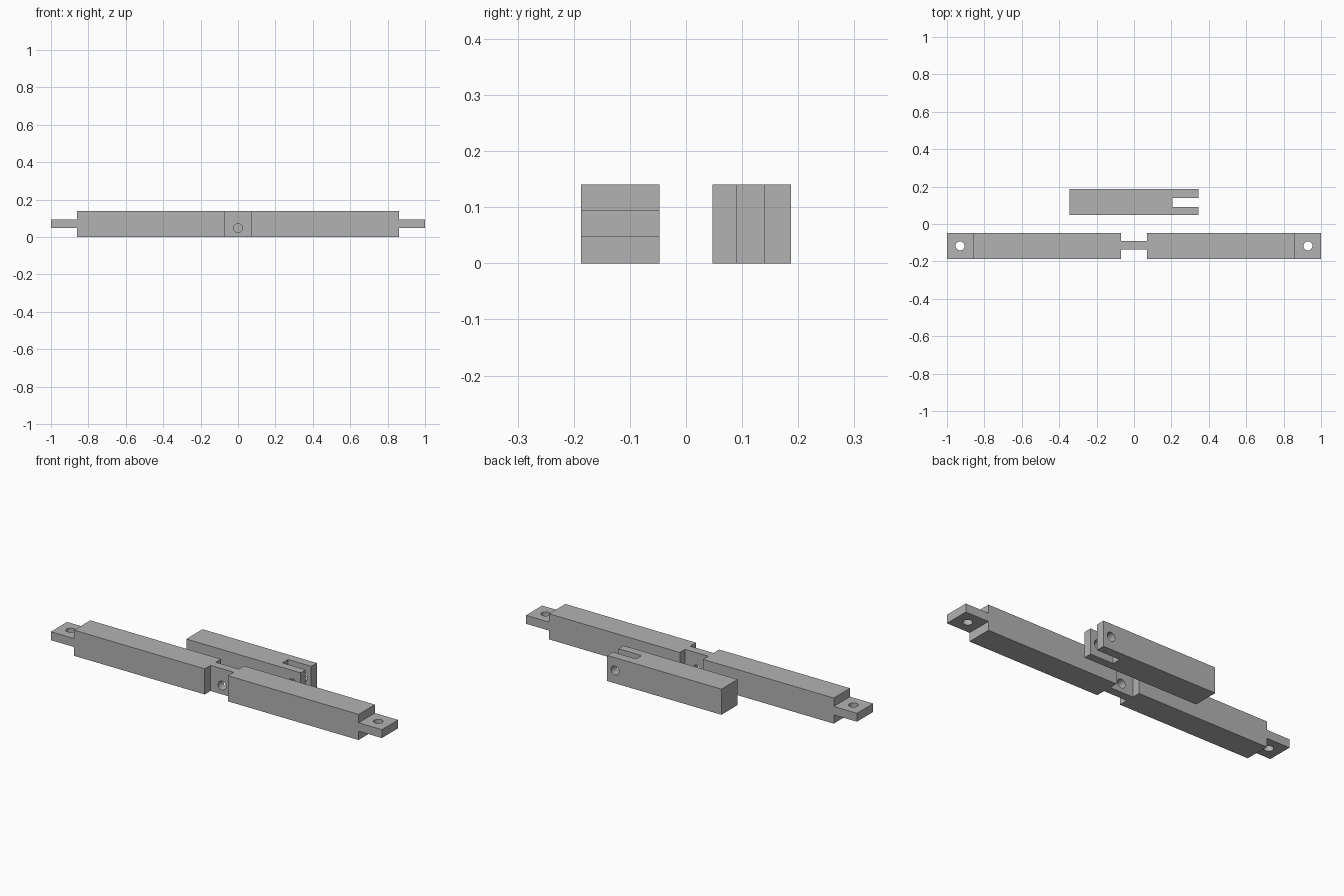
import bpy
import bmesh
from math import radians
from mathutils import Matrix, Vector

default = bpy.data.objects.get("Cube")
if default:
    bpy.data.objects.remove(default, do_unlink=True)

grey = bpy.data.materials.new("plain grey")
grey.use_nodes = True
colour = (0.45, 0.45, 0.45, 1)
grey.diffuse_color = colour
grey.node_tree.nodes["Principled BSDF"].inputs["Base Color"].default_value = colour

SIZE = 0.14       # bar thickness
HOLE = 0.024      # peg hole radius
OVER = 0.05       # how far cutters stick out


def add_object(name, bm):
    mesh = bpy.data.meshes.new(name)
    bm.to_mesh(mesh)
    bm.free()
    mesh.materials.append(grey)
    obj = bpy.data.objects.new(name, mesh)
    bpy.context.collection.objects.link(obj)
    return obj


def box(name, low, high):
    low, high = Vector(low), Vector(high)
    bm = bmesh.new()
    bmesh.ops.create_cube(bm, size=1, matrix=Matrix.LocRotScale(
        (low + high) / 2, None, high - low))
    return add_object(name, bm)


def drill(centre, axis):
    turn = Matrix.Rotation(radians(90), 4, "X") if axis == "Y" else Matrix()
    bm = bmesh.new()
    bmesh.ops.create_cone(bm, cap_ends=True, segments=32, radius1=HOLE, radius2=HOLE,
                          depth=0.5, matrix=Matrix.Translation(centre) @ turn)
    return add_object("drill", bm)


def carve(obj, cutters):
    # Subtract every cutter, bake the result and discard the cutters
    for cutter in cutters:
        cutter.hide_render = True
        mod = obj.modifiers.new("cut", "BOOLEAN")
        mod.operation = "DIFFERENCE"
        mod.solver = "EXACT"
        mod.object = cutter
    graph = bpy.context.evaluated_depsgraph_get()
    baked = bpy.data.meshes.new_from_object(obj.evaluated_get(graph))
    obj.modifiers.clear()
    obj.data = baked
    for cutter in cutters:
        bpy.data.objects.remove(cutter, do_unlink=True)
    bpy.ops.object.select_all(action="DESELECT")
    obj.select_set(True)
    bpy.context.view_layer.objects.active = obj
    bpy.ops.object.shade_smooth_by_angle(angle=radians(30))


# Long bar with a flat tongue at each end and a thin neck in the middle
front, back = -0.187, -0.047
middle = (front + back) / 2
long_bar = box("long_bar", (-1, front, 0), (1, back, SIZE))
cuts = []
for side in (-1, 1):
    inner, outer = sorted((side * 0.86, side * (1 + OVER)))
    for bottom, top in ((-OVER, 0.048), (0.094, SIZE + OVER)):
        cuts.append(box("shoulder_cut", (inner, front - OVER, bottom),
                        (outer, back + OVER, top)))
    cuts.append(drill((side * 0.93, middle, SIZE / 2), "Z"))
for near, far in ((front - OVER, -0.137), (-0.092, back + OVER)):
    cuts.append(box("neck_cut", (-0.07, near, -OVER), (0.07, far, SIZE + OVER)))
cuts.append(drill((0, middle, 0.048), "Y"))
carve(long_bar, cuts)

# Short bar with a forked, drilled end
short_bar = box("short_bar", (-0.345, 0.047, 0), (0.345, 0.187, SIZE))
carve(short_bar, [
    box("fork_cut", (0.205, 0.091, -OVER), (0.345 + OVER, 0.139, SIZE + OVER)),
    drill((0.298, 0.117, SIZE / 2), "Y"),
])
